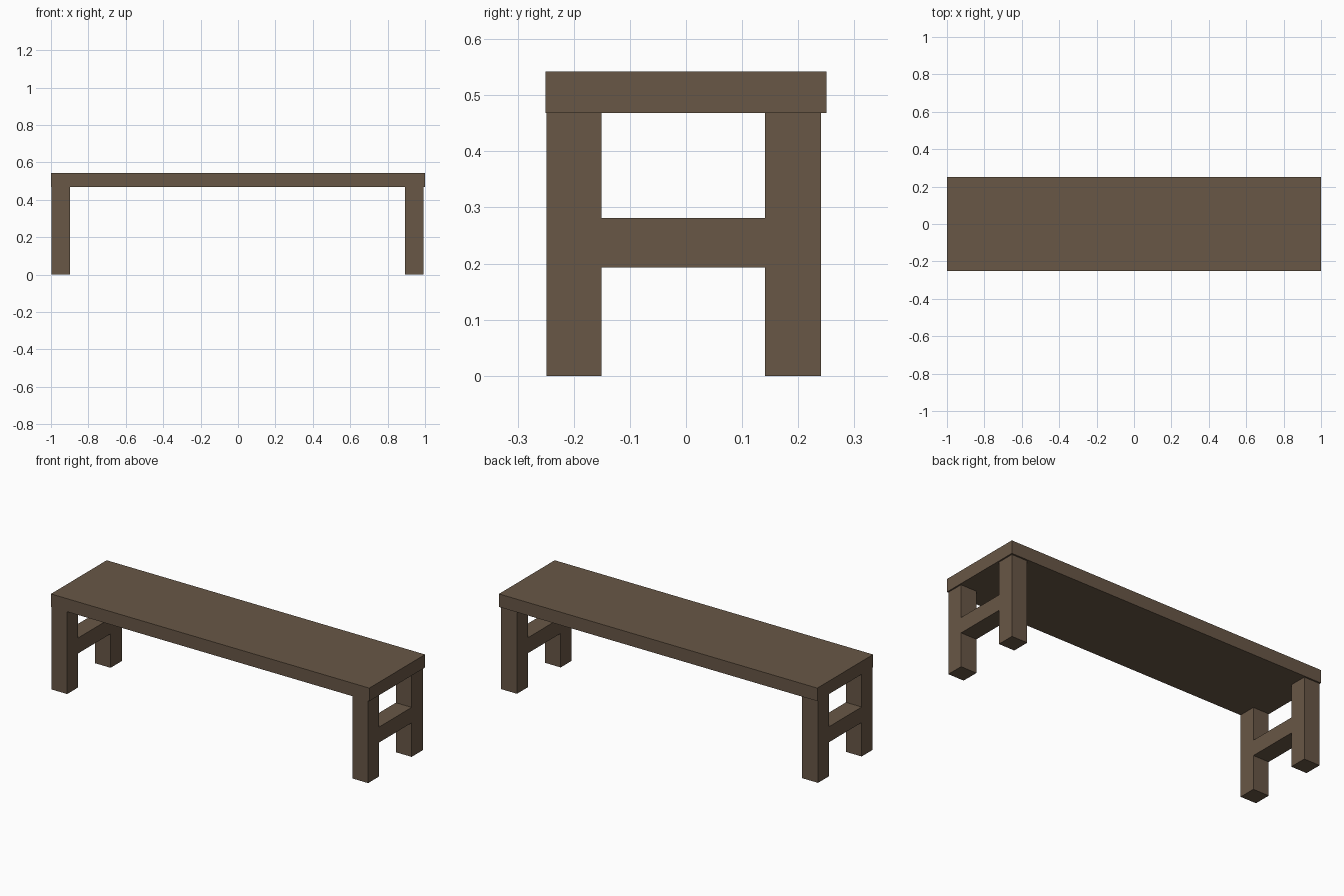
import bpy, bmesh

if "Cube" in bpy.data.objects:
    bpy.data.objects.remove(bpy.data.objects["Cube"])

wood = bpy.data.materials.new("brown wood")
wood.diffuse_color = (0.14, 0.095, 0.061, 1)
wood.use_nodes = True
wood.node_tree.nodes["Principled BSDF"].inputs["Base Color"].default_value = wood.diffuse_color


def extrude_profile(name, outline, x0, x1):
    """Extrude a (y, z) outline along x from x0 to x1."""
    bm = bmesh.new()
    face = bm.faces.new([bm.verts.new((x0, y, z)) for y, z in outline])
    ext = bmesh.ops.extrude_face_region(bm, geom=[face])
    verts = [v for v in ext["geom"] if isinstance(v, bmesh.types.BMVert)]
    bmesh.ops.translate(bm, verts=verts, vec=(x1 - x0, 0, 0))
    bmesh.ops.recalc_face_normals(bm, faces=bm.faces[:])
    mesh = bpy.data.meshes.new(name)
    bm.to_mesh(mesh)
    bm.free()
    mesh.materials.append(wood)
    obj = bpy.data.objects.new(name, mesh)
    bpy.context.collection.objects.link(obj)
    return obj


# Seat plank
SEAT_Z, TOP_Z = 0.468, 0.542
extrude_profile("seat", [(-0.25, SEAT_Z), (0.25, SEAT_Z), (0.25, TOP_Z), (-0.25, TOP_Z)], -1, 1)

# H-shaped leg frames: two posts joined by a cross rail
A, B, C, D = -0.249, -0.151, 0.141, 0.241
LOW, HIGH = 0.193, 0.281
frame = [(A, 0), (B, 0), (B, LOW), (C, LOW), (C, 0), (D, 0),
         (D, SEAT_Z), (C, SEAT_Z), (C, HIGH), (B, HIGH), (B, SEAT_Z), (A, SEAT_Z)]
for name, x0 in (("left_leg_frame", -0.998), ("right_leg_frame", 0.893)):
    extrude_profile(name, frame, x0, x0 + 0.099)
